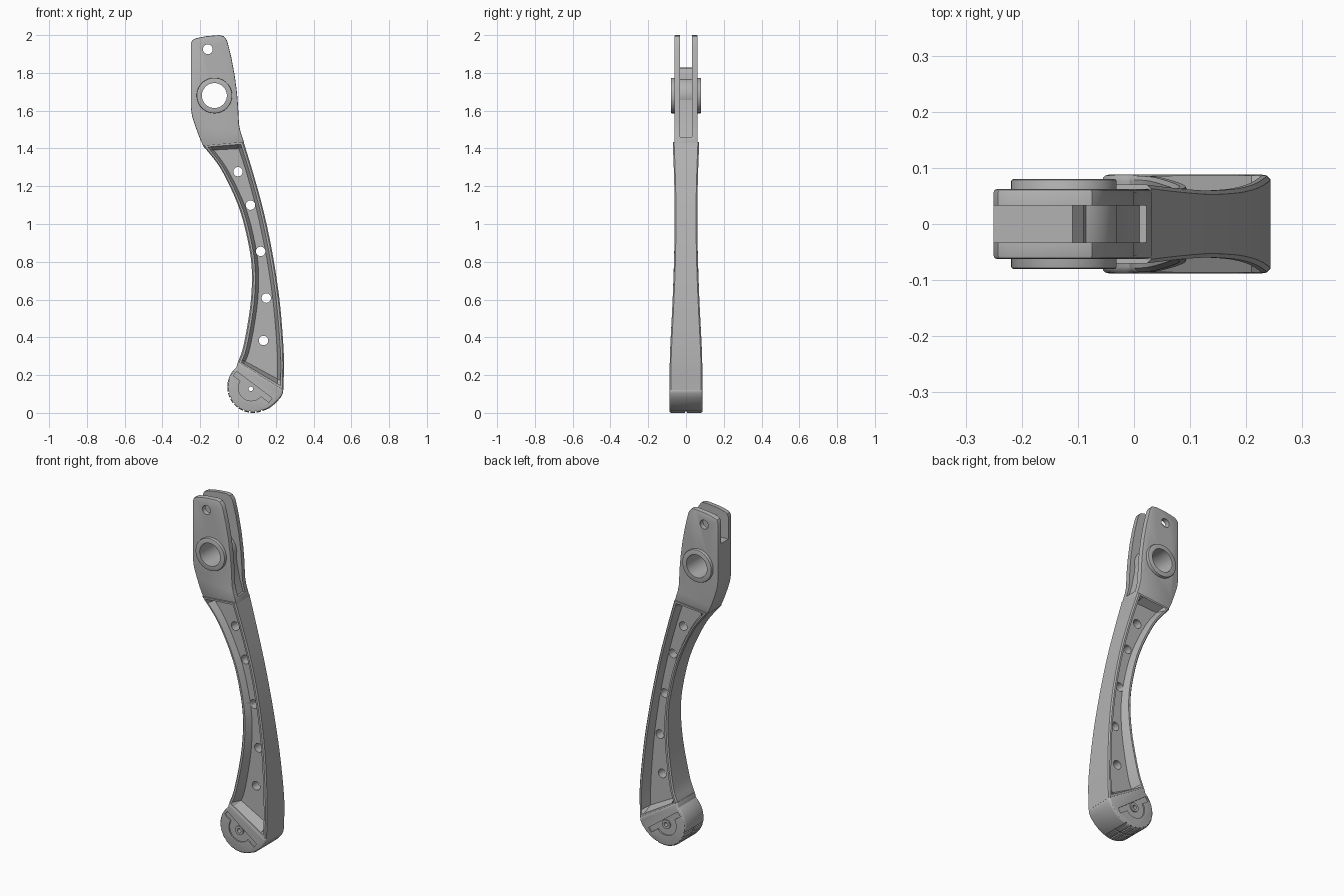
import bpy, bmesh, math
from mathutils import Vector

if "Cube" in bpy.data.objects:
    bpy.data.objects.remove(bpy.data.objects["Cube"], do_unlink=True)

metal = bpy.data.materials.new("grey_metal")
metal.use_nodes = True
metal.diffuse_color = (0.45, 0.45, 0.45, 1)
metal.node_tree.nodes["Principled BSDF"].inputs["Base Color"].default_value = (0.45, 0.45, 0.45, 1)


def make(name, bm):
    bmesh.ops.recalc_face_normals(bm, faces=bm.faces)
    mesh = bpy.data.meshes.new(name)
    bm.to_mesh(mesh)
    bm.free()
    mesh.materials.append(metal)
    ob = bpy.data.objects.new(name, mesh)
    bpy.context.collection.objects.link(ob)
    return ob


def prism(name, outline, y0, y1):
    """Extrude an x-z outline along y."""
    bm = bmesh.new()
    face = bm.faces.new([bm.verts.new((x, y0, z)) for x, z in outline])
    ext = bmesh.ops.extrude_face_region(bm, geom=[face])["geom"]
    bmesh.ops.translate(bm, vec=(0, y1 - y0, 0),
                        verts=[v for v in ext if isinstance(v, bmesh.types.BMVert)])
    return make(name, bm)


def arc(cx, cz, r, a0, a1, n):
    angles = [math.radians(a0 + (a1 - a0) * i / n) for i in range(n + 1)]
    return [(cx + r * math.cos(a), cz + r * math.sin(a)) for a in angles]


def disc(cx, cz, r, y0, y1, name="cutter", n=40):
    return prism(name, arc(cx, cz, r, 0, 360, n)[:-1], y0, y1)


def bar(cx, cz, length, width, angle, y0, y1):
    u = Vector((math.cos(angle), math.sin(angle)))
    w = Vector((-u.y, u.x)) * width / 2
    u, c = u * length / 2, Vector((cx, cz))
    return prism("cutter", [c + u + w, c - u + w, c - u - w, c + u - w], y0, y1)


def apply(ob, kind, **settings):
    bpy.ops.object.select_all(action="DESELECT")
    bpy.context.view_layer.objects.active = ob
    ob.select_set(True)
    mod = ob.modifiers.new(kind, kind)
    for key, value in settings.items():
        setattr(mod, key, value)
    bpy.ops.object.modifier_apply(modifier=mod.name)


def cut(ob, cutters):
    for c in cutters:
        apply(ob, "BOOLEAN", operation="DIFFERENCE", solver="EXACT", object=c)
        bpy.data.objects.remove(c, do_unlink=True)


def bevel(ob, width, segments=2):
    apply(ob, "BEVEL", width=width, segments=segments, limit_method="ANGLE",
          angle_limit=math.radians(40))


def smooth(ob):
    bpy.ops.object.select_all(action="DESELECT")
    bpy.context.view_layer.objects.active = ob
    ob.select_set(True)
    bpy.ops.object.shade_smooth_by_angle(angle=math.radians(30))


def spline(points, t):
    """Catmull-Rom sample of a point list, t from 0 to 1."""
    p = [Vector(q) for q in points]
    p = [2 * p[0] - p[1]] + p + [2 * p[-1] - p[-2]]
    s = t * (len(points) - 1)
    i = min(int(s), len(points) - 2)
    f = s - i
    a, b, c, d = p[i:i + 4]
    return 0.5 * (2 * b + (c - a) * f + (2 * a - 5 * b + 4 * c - d) * f ** 2
                  + (3 * b - a - 3 * c + d) * f ** 3)


# Curved arm: inner edge and outer edge, each point (x, z, half thickness)
inner = [(-0.185, 1.415, 0.07), (-0.09, 1.29, 0.064), (0, 1.10, 0.06), (0.05, 0.92, 0.061),
         (0.073, 0.76, 0.065), (0.066, 0.575, 0.072), (0.03, 0.36, 0.083), (0, 0.27, 0.086)]
outer = [(0.03, 1.435, 0.07), (0.08, 1.27, 0.064), (0.13, 1.09, 0.06), (0.17, 0.91, 0.061),
         (0.2, 0.74, 0.065), (0.225, 0.55, 0.073), (0.243, 0.30, 0.085), (0.24, 0.12, 0.087)]
WEB, EDGE, RIM, FLOOR = 0.026, 0.007, 0.018, 0.036

stations = [(0, False), (0.01, False), (0.03, True)]
stations += [(0.03 + 0.935 * i / 44, True) for i in range(1, 45)]
stations += [(0.988, False), (1, False)]
bm = bmesh.new()
rings = []
for t, pocket in stations:
    a, b = spline(inner, t), spline(outer, t)
    across = Vector((b.x - a.x, b.y - a.y)).normalized()

    def corner(p, sign):
        web = WEB if pocket else p.z
        for inset, y in ((0, p.z - EDGE), (EDGE, p.z), (RIM, p.z), (FLOOR, web)):
            q = Vector((p.x, p.y)) + across * inset * sign
            yield q.x, y, q.y

    front = list(corner(a, 1)) + list(corner(b, -1))[::-1]
    ring = front + [(x, -y, z) for x, y, z in reversed(front)]
    rings.append([bm.verts.new(v) for v in ring])
for r, s in zip(rings, rings[1:]):
    for i in range(len(r)):
        j = (i + 1) % len(r)
        bm.faces.new((r[i], r[j], s[j], s[i]))
bm.faces.new(rings[0])
bm.faces.new(rings[-1])
arm = make("curved_arm", bm)
cut(arm, [disc(x, z, 0.025, -0.2, 0.2) for x, z in
          ((0, 1.277), (0.066, 1.10), (0.12, 0.855), (0.15, 0.608), (0.135, 0.383))])
smooth(arm)

# Forked head with a slot, a pivot bore and a pin hole
head = prism("forked_head", [
    (-0.25, 1.955), (-0.242, 1.973), (-0.225, 1.983), (-0.17, 1.994), (-0.1, 2.0),
    (-0.075, 1.994), (-0.06, 1.975), (-0.052, 1.95), (-0.035, 1.88), (-0.018, 1.79),
    (-0.006, 1.7), (0, 1.63), (0.005, 1.53), (0.013, 1.49), (0.034, 1.425),
    (-0.18, 1.405), (-0.205, 1.46), (-0.225, 1.515), (-0.243, 1.57), (-0.25, 1.62)],
    -0.062, 0.062)
bevel(head, 0.005)
slot = prism("cutter", [(-0.3, 2.1), (-0.3, 1.83), (-0.11, 1.825), (-0.09, 1.80), (-0.08, 1.72),
                        (-0.04, 1.715), (-0.03, 1.62), (-0.012, 1.53), (0.01, 1.46),
                        (0.1, 1.46), (0.1, 2.1)], -0.033, 0.033)
cut(head, [slot, disc(-0.125, 1.68, 0.08, -0.2, 0.2), disc(-0.16, 1.925, 0.026, -0.2, 0.2)])
smooth(head)

# Pivot bushing standing proud of both cheeks
bushing = disc(-0.125, 1.68, 0.094, -0.08, 0.08, "pivot_bushing", 56)
bevel(bushing, 0.004)
cut(bushing, [disc(-0.125, 1.68, 0.066, -0.2, 0.2, n=56)])
smooth(bushing)

# Rounded foot with a recessed bar and half disc on each side
foot = prism("rounded_foot", [(0, 0.275)] + arc(0.08, 0.137, 0.137, 130, 290, 30)
             + [(0.165, 0.024), (0.2, 0.052), (0.225, 0.08), (0.238, 0.105), (0.241, 0.125)],
             -0.088, 0.088)
bevel(foot, 0.012, 3)
slope = math.atan2(-0.15, 0.2)
tilt = math.degrees(slope)
cutters = []
for y0, y1 in ((-0.2, -0.08), (0.08, 0.2)):
    cutters.append(bar(0.078, 0.138, 0.235, 0.028, slope, y0, y1))
    cutters.append(prism("cutter", arc(0.07, 0.132, 0.068, tilt - 180, tilt, 24), y0, y1))
cutters.append(disc(0.068, 0.127, 0.012, -0.2, 0.2, n=20))

# Grip treads around the sole: cross grooves and one running groove
for i in range(8):
    a = math.radians(192 + 14 * i)
    cutters.append(bar(0.08 + 0.137 * math.cos(a), 0.137 + 0.137 * math.sin(a),
                       0.016, 0.008, a, -0.2, 0.2))
cutters.append(prism("cutter", arc(0.08, 0.137, 0.15, 190, 292, 24)
                     + arc(0.08, 0.137, 0.129, 292, 190, 24), -0.006, 0.006))
cut(foot, cutters)
smooth(foot)

# Raised hub ring in each foot recess
for side, y in (("front", -0.083), ("back", 0.083)):
    hub = disc(0.068, 0.127, 0.026, y - 0.004, y + 0.004, side + "_foot_hub", 28)
    cut(hub, [disc(0.068, 0.127, 0.012, -0.2, 0.2, n=20)])
    smooth(hub)
